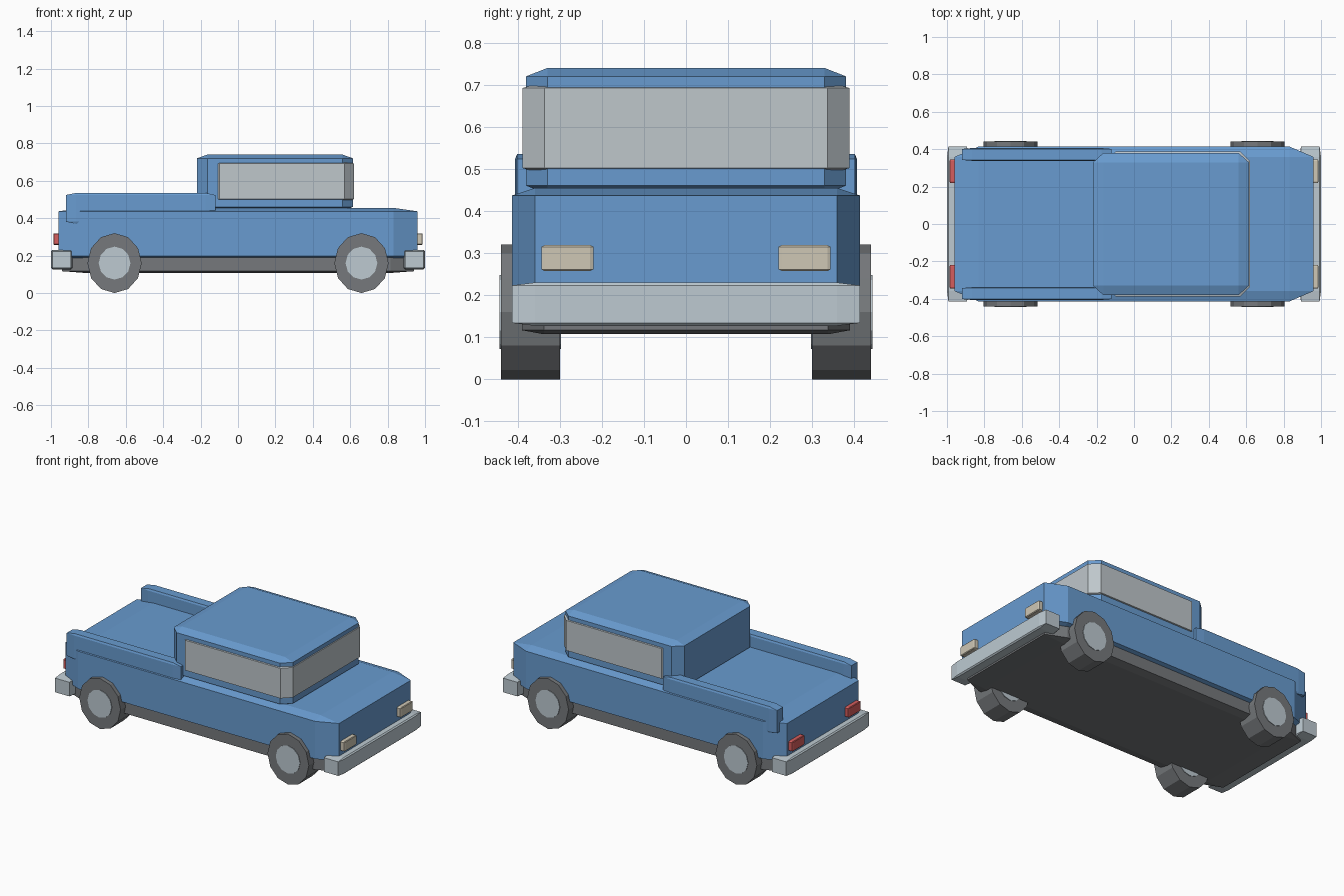
import bpy, bmesh, math
from mathutils import Matrix

cube = bpy.data.objects.get("Cube")
if cube:
    bpy.data.objects.remove(cube, do_unlink=True)


def material(name, rgb):
    m = bpy.data.materials.new(name)
    m.use_nodes = True
    m.diffuse_color = (*rgb, 1)
    m.node_tree.nodes["Principled BSDF"].inputs["Base Color"].default_value = (*rgb, 1)
    return m


BLUE = material("blue paint", (0.14, 0.33, 0.63))
DARK = material("dark grey rubber", (0.18, 0.19, 0.20))
METAL = material("light grey metal", (0.51, 0.59, 0.64))
GLASS = material("pale grey glass", (0.52, 0.57, 0.60))
BEIGE = material("beige lamp", (0.62, 0.57, 0.46))
RED = material("red lamp", (0.67, 0.11, 0.11))


def finish(name, bm, mat):
    mesh = bpy.data.meshes.new(name)
    bmesh.ops.recalc_face_normals(bm, faces=bm.faces)
    bm.to_mesh(mesh)
    bm.free()
    mesh.materials.append(mat)
    obj = bpy.data.objects.new(name, mesh)
    bpy.context.collection.objects.link(obj)
    return obj


def box(name, x, y, z, mat, bevel=0.067):
    """Unit cube with chamfered edges, stretched to the given ranges."""
    bm = bmesh.new()
    bmesh.ops.create_cube(bm, size=1)
    bmesh.ops.bevel(bm, geom=bm.edges[:], offset=bevel, segments=1,
                    affect='EDGES', profile=0.5)
    spans = (x, y, z)
    size = [b - a for a, b in spans]
    mid = [(a + b) / 2 for a, b in spans]
    bm.transform(Matrix.Translation(mid) @ Matrix.Diagonal((*size, 1)))
    return finish(name, bm, mat)


def disc(name, x, y, z, rx, rz, depth, mat):
    """Twelve-sided drum with its axle along y."""
    bm = bmesh.new()
    bmesh.ops.create_cone(bm, cap_ends=True, segments=12, radius1=1, radius2=1, depth=depth)
    bm.transform(Matrix.Translation((x, y, z)) @ Matrix.Diagonal((rx, 1, rz, 1))
                 @ Matrix.Rotation(math.pi / 2, 4, 'X'))
    return finish(name, bm, mat)


def mirrored(a, b, side):
    return tuple(sorted((a * side, b * side)))


# Chassis, body and cabin
box("chassis", (-0.94, 0.94), (-0.39, 0.39), (0.107, 0.25), DARK)
box("body", (-0.96, 0.96), (-0.414, 0.414), (0.18, 0.455), BLUE)
box("cabin", (-0.22, 0.615), (-0.38, 0.38), (0.44, 0.74), BLUE)

# Wraparound glazing stands slightly proud of the cabin
box("windows", (-0.15, 0.62), (-0.388, 0.388), (0.487, 0.707), GLASS)

# Bumpers and lamps at each end
for end, side, lamp, lamp_mat in (("nose", 1, "headlight", BEIGE),
                                  ("tail", -1, "tail_light", RED)):
    box(end + "_bumper", mirrored(0.885, 1.0, side), (-0.414, 0.414), (0.127, 0.23), METAL)
    for tag, s in (("near", -1), ("far", 1)):
        box(f"{lamp}_{tag}", mirrored(0.93, 0.987, side), mirrored(0.22, 0.344, s),
            (0.257, 0.319), lamp_mat)

for tag, s in (("near", -1), ("far", 1)):
    # Cargo bed rails
    box(f"bed_rail_{tag}", (-0.92, -0.12), mirrored(0.338, 0.406, s), (0.37, 0.535), BLUE)
    # Wheels with hubs showing on both faces
    for end, x in (("nose", 0.66), ("tail", -0.66)):
        disc(f"{end}_wheel_{tag}", x, 0.37 * s, 0.16, 0.145, 0.16, 0.14, DARK)
        disc(f"{end}_hub_{tag}", x, 0.37 * s, 0.16, 0.085, 0.088, 0.147, METAL)
